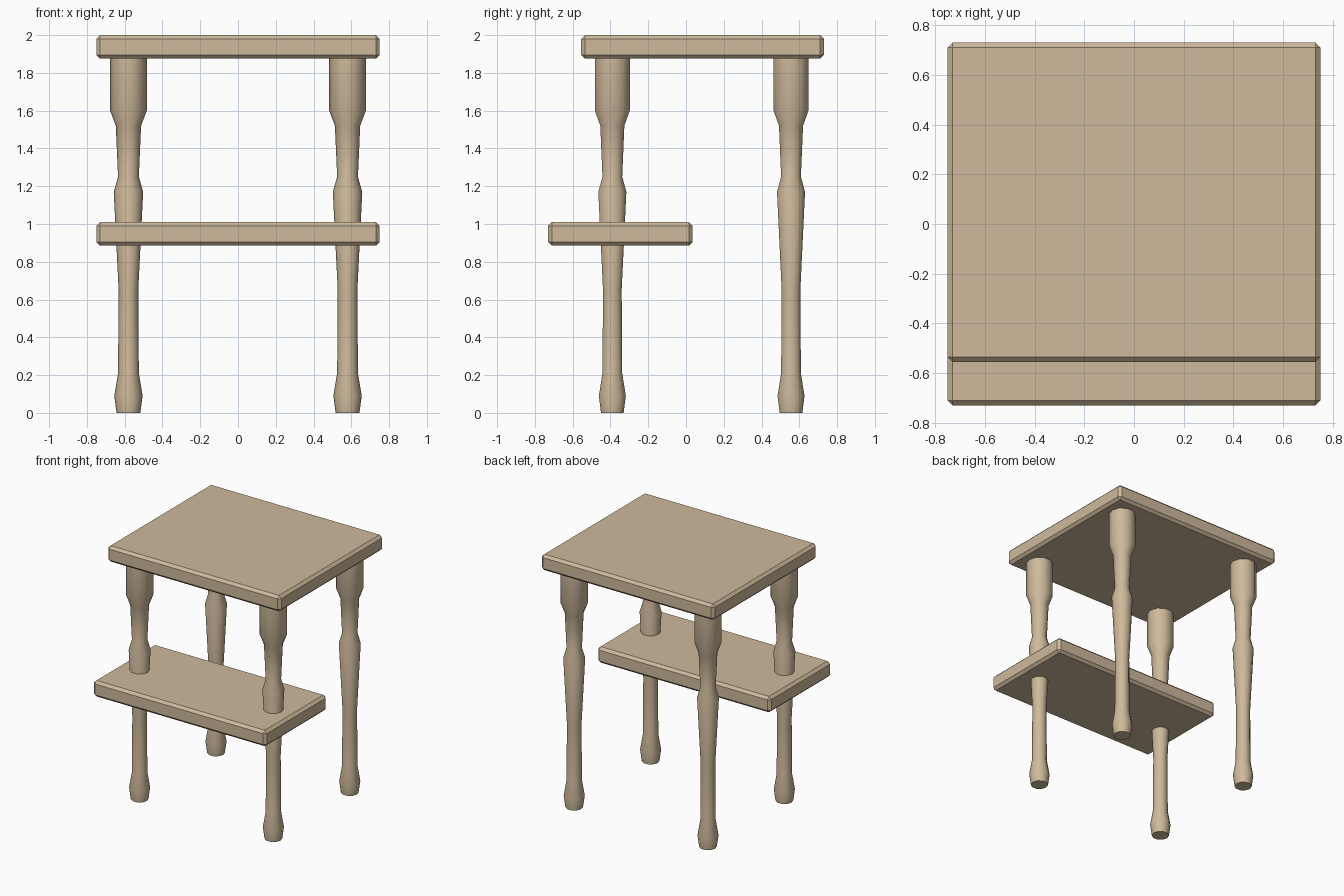
import bpy
import bmesh
import math

cube = bpy.data.objects.get("Cube")
if cube:
    bpy.data.objects.remove(cube, do_unlink=True)

wood = bpy.data.materials.new("pale_wood")
wood.use_nodes = True
COLOUR = (0.62, 0.49, 0.33, 1)
wood.diffuse_color = COLOUR
wood.node_tree.nodes["Principled BSDF"].inputs["Base Color"].default_value = COLOUR


def add_object(name, bm):
    bmesh.ops.recalc_face_normals(bm, faces=bm.faces)
    mesh = bpy.data.meshes.new(name)
    bm.to_mesh(mesh)
    bm.free()
    mesh.materials.append(wood)
    obj = bpy.data.objects.new(name, mesh)
    bpy.context.collection.objects.link(obj)
    return obj


def board(name, y0, y1, z0, z1, half_width=0.75, chamfer=0.02):
    """Flat plank with every edge chamfered."""
    bm = bmesh.new()
    bmesh.ops.create_cube(bm, size=1)
    bmesh.ops.scale(bm, vec=(2 * half_width, y1 - y0, z1 - z0), verts=bm.verts)
    bmesh.ops.translate(bm, vec=(0, (y0 + y1) / 2, (z0 + z1) / 2), verts=bm.verts)
    bmesh.ops.bevel(bm, geom=bm.edges[:], offset=chamfer, segments=1, affect='EDGES')
    return add_object(name, bm)


# Turned leg profile: (radius, height)
LEG_PROFILE = [(0.063, 0), (0.075, 0.09), (0.055, 0.21), (0.052, 0.65),
               (0.078, 1.17), (0.055, 1.25), (0.067, 1.52), (0.097, 1.6), (0.097, 1.89)]
SIDES = 10


def leg(name, x, y):
    """Lathed leg, capped at both ends."""
    bm = bmesh.new()
    rings = []
    for r, z in LEG_PROFILE:
        angles = [math.tau * i / SIDES for i in range(SIDES)]
        rings.append([bm.verts.new((x + r * math.cos(a), y + r * math.sin(a), z)) for a in angles])
    for low, high in zip(rings, rings[1:]):
        for i in range(SIDES):
            j = (i + 1) % SIDES
            bm.faces.new((low[i], low[j], high[j], high[i]))
    bm.faces.new(rings[0][::-1])
    bm.faces.new(rings[-1])
    obj = add_object(name, bm)
    bpy.ops.object.select_all(action='DESELECT')
    obj.select_set(True)
    bpy.context.view_layer.objects.active = obj
    bpy.ops.object.shade_smooth_by_angle(angle=math.radians(50))


# Seat and lower step
board("seat", -0.555, 0.73, 1.875, 2.0)
board("step", -0.73, 0.035, 0.885, 1.01)

# Four matching legs
for row, y in (("front", -0.39), ("back", 0.556)):
    for side, x in (("left", 0.58), ("right", -0.58)):
        leg(f"{row}_{side}_leg", x, y)
